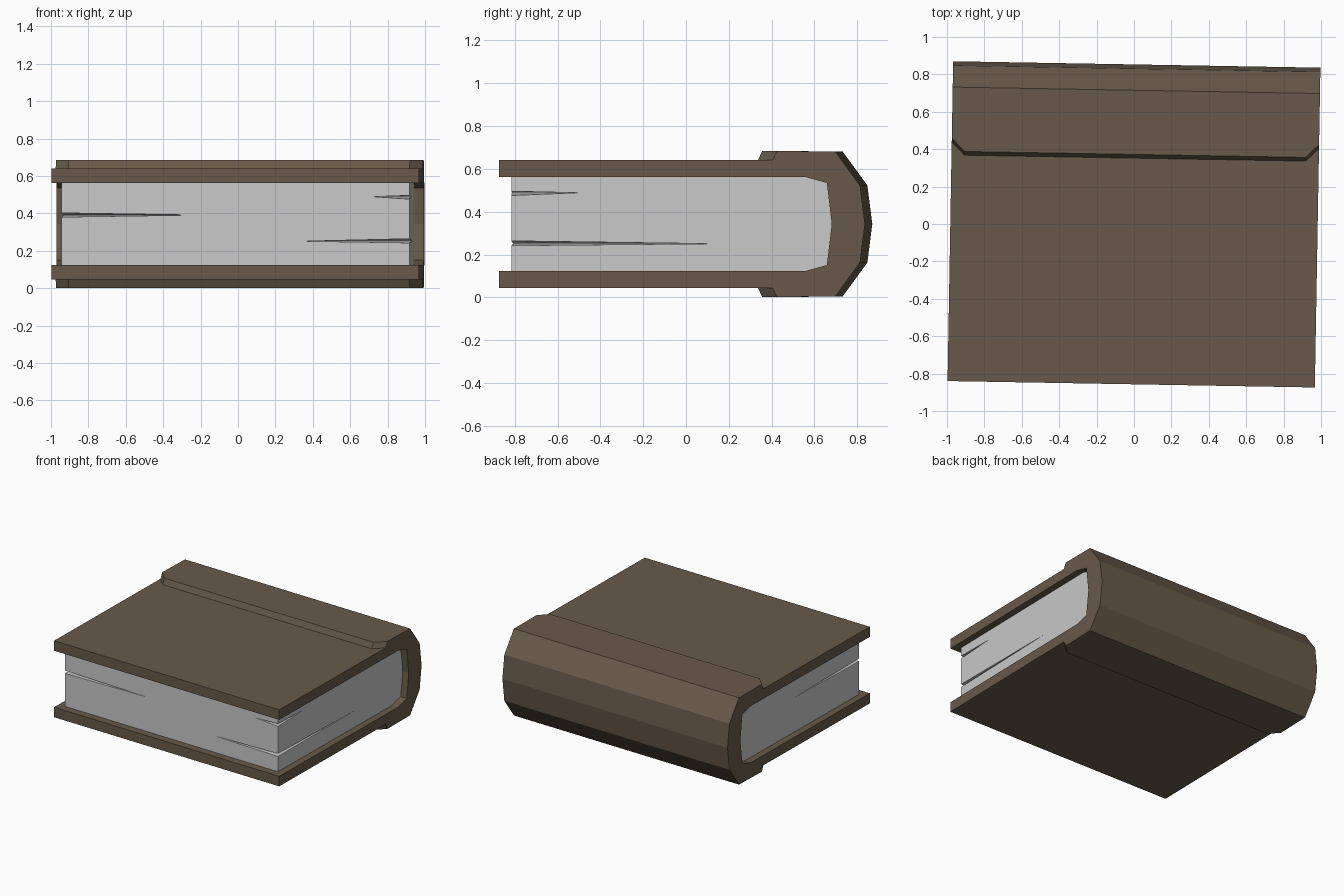
import bpy, bmesh, math
from mathutils import Vector

cube = bpy.data.objects.get("Cube")
if cube:
    bpy.data.objects.remove(cube, do_unlink=True)

MID = 0.343        # height of the book's middle plane
HALF = 0.982       # half length of the spine
TURN = math.radians(-1.0)


def material(name, rgb):
    m = bpy.data.materials.new(name)
    m.use_nodes = True
    m.diffuse_color = (*rgb, 1)
    m.node_tree.nodes["Principled BSDF"].inputs["Base Color"].default_value = (*rgb, 1)
    return m


def loft(name, sections, mat=None):
    """Skin matching closed cross-sections and cap both ends."""
    bm = bmesh.new()
    rings = [[bm.verts.new(p) for p in s] for s in sections]
    n = len(rings[0])
    for a, b in zip(rings, rings[1:]):
        for i in range(n):
            j = (i + 1) % n
            bm.faces.new((a[i], a[j], b[j], b[i]))
    bm.faces.new(rings[0])
    bm.faces.new(rings[-1])
    bmesh.ops.recalc_face_normals(bm, faces=bm.faces)
    bmesh.ops.dissolve_limit(bm, angle_limit=0.02, verts=bm.verts, edges=bm.edges)
    return finish(name, bm, mat)


def finish(name, bm, mat):
    mesh = bpy.data.meshes.new(name)
    bm.to_mesh(mesh)
    bm.free()
    obj = bpy.data.objects.new(name, mesh)
    bpy.context.collection.objects.link(obj)
    obj.rotation_euler.z = TURN
    if mat:
        mesh.materials.append(mat)
    return obj


def section(x, outline):
    return [(x, y, MID + z) for y, z in outline]


def mirrored(upper):
    """Add the lower half of an outline; points on the middle are shared."""
    return upper + [(y, -z) for y, z in reversed(upper) if z > 0]


leather = material("brown leather", (0.136, 0.102, 0.067))
paper = material("pale paper", (0.584, 0.584, 0.584))

# Cavity behind the pages, from spine to the front opening
inner = [(0.698, 0), (0.675, 0.192), (0.572, 0.22)]


def cover_outline(lip):
    outer = [(-0.857, 0.22), (-0.857, 0.298), (0.352 + lip, 0.298),
             (0.372 + lip, 0.341), (0.715, 0.338), (0.83, 0.18), (0.853, 0)]
    below = [(y, -z) for y, z in reversed(outer[:-1])]
    cavity = [(y, -z) for y, z in reversed(inner)] + inner[1:]
    return outer + below + cavity


# Covers and spine in one piece; the raised band is notched back at its ends
loft("cover_and_spine",
     [section(x, cover_outline(lip)) for x, lip in
      ((-HALF, 0.07), (-HALF + 0.07, 0), (HALF - 0.07, 0), (HALF, 0.07))], leather)

# Page block
PX, PY = 0.93, -0.80
page_outline = [(PY, 0.22)] + inner[::-1] + [(y, -z) for y, z in inner[1:]] + [(PY, -0.22)]
pages = loft("pages", [section(x, page_outline) for x in (-PX, PX)], paper)


# Thin wedge-shaped gaps between pages at the front corners
def cut_gap(side, z, tip_z, height, along_front, along_side):
    a = Vector((side * (PX - along_front), PY, tip_z))
    b = Vector((side * PX, PY + along_side, tip_z))
    middle = (a + b) / 2
    bm = bmesh.new()
    pts = [a, b]
    for s in (-1, 1):
        corner = Vector((side * PX, PY, z + s * height / 2))
        pts.append(middle + (corner - middle) * 1.1)
    v = [bm.verts.new(p) for p in pts]
    for tri in ((0, 1, 2), (0, 1, 3), (0, 2, 3), (1, 2, 3)):
        bm.faces.new([v[i] for i in tri])
    bmesh.ops.recalc_face_normals(bm, faces=bm.faces)
    cutter = finish("gap_cutter", bm, None)
    cutter.hide_render = True
    bpy.context.view_layer.update()
    mod = pages.modifiers.new("gap", 'BOOLEAN')
    mod.operation = 'DIFFERENCE'
    mod.solver = 'EXACT'
    mod.object = cutter
    bpy.context.view_layer.objects.active = pages
    bpy.ops.object.modifier_apply(modifier=mod.name)
    bpy.data.objects.remove(cutter, do_unlink=True)


cut_gap(-1, 0.391, 0.391, 0.022, 0.72, 0.80)
cut_gap(1, 0.253, 0.251, 0.022, 0.56, 0.94)
cut_gap(1, 0.486, 0.489, 0.020, 0.19, 0.31)
